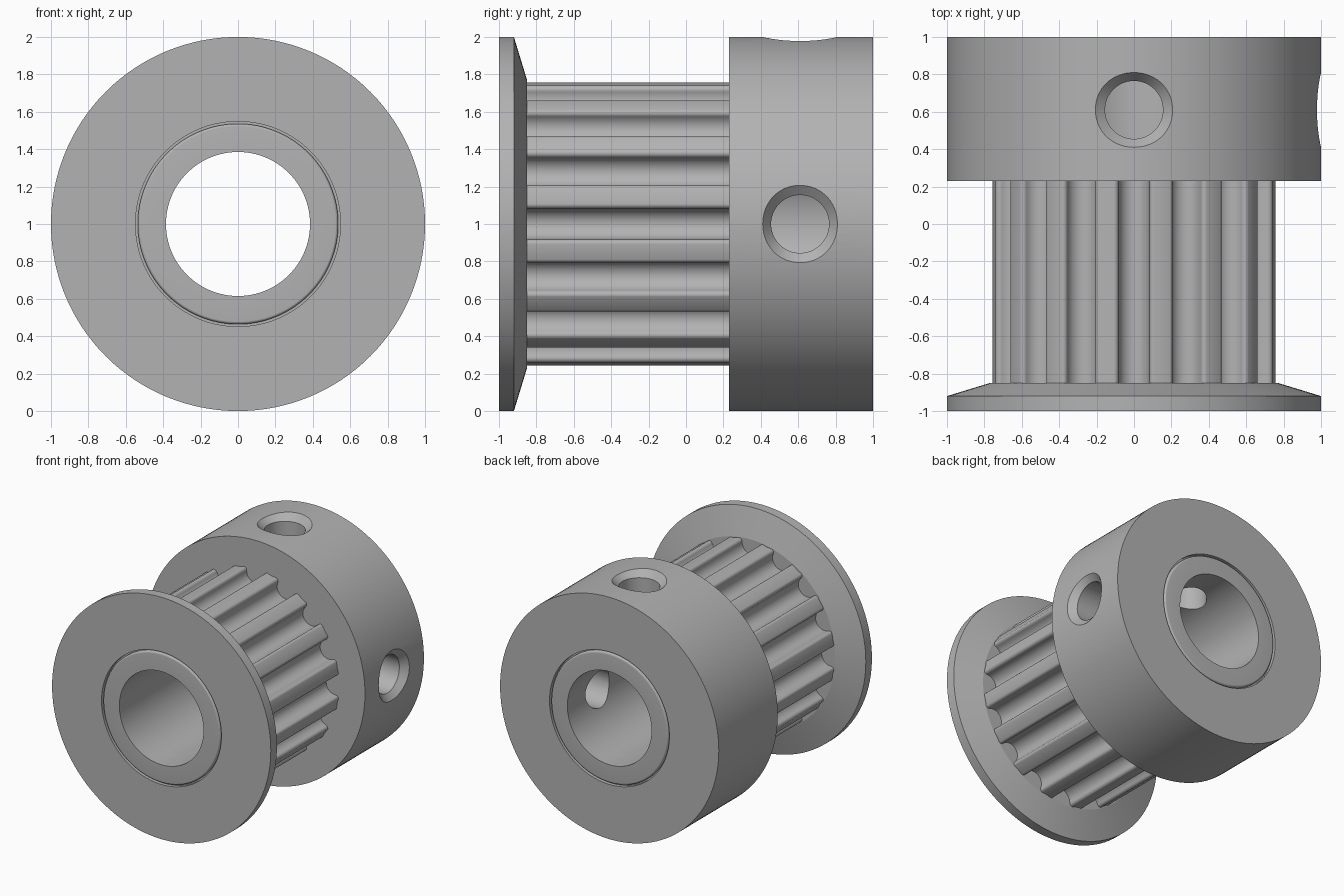
import bpy, bmesh
from math import sin, cos, pi, radians, atan2, hypot

default = bpy.data.objects.get("Cube")
if default:
    bpy.data.objects.remove(default, do_unlink=True)

SEG = 128
BORE = 0.385
AXIS_Z = 1.0

metal = bpy.data.materials.new("plain grey metal")
GREY = (0.45, 0.45, 0.45, 1)
metal.diffuse_color = GREY
metal.use_nodes = True
metal.node_tree.nodes["Principled BSDF"].inputs["Base Color"].default_value = GREY


def skin(name, rings, wrap=False, caps=False):
    """Join successive closed rings of points with quads."""
    bm = bmesh.new()
    loops = [[bm.verts.new(p) for p in ring] for ring in rings]
    pairs = list(zip(loops, loops[1:]))
    if wrap:
        pairs.append((loops[-1], loops[0]))
    for a, b in pairs:
        n = len(a)
        for i in range(n):
            j = (i + 1) % n
            bm.faces.new((a[i], a[j], b[j], b[i]))
    if caps:
        bm.faces.new(loops[0])
        bm.faces.new(loops[-1])
    bmesh.ops.recalc_face_normals(bm, faces=bm.faces)
    mesh = bpy.data.meshes.new(name)
    bm.to_mesh(mesh)
    bm.free()
    mesh.materials.append(metal)
    obj = bpy.data.objects.new(name, mesh)
    bpy.context.collection.objects.link(obj)
    return obj


def circle(r, y):
    turns = [2 * pi * i / SEG for i in range(SEG)]
    return [(r * sin(t), y, AXIS_Z + r * cos(t)) for t in turns]


def lathe(name, profile):
    return skin(name, [circle(r, y) for r, y in profile], wrap=True)


def smooth(obj, angle=28):
    bpy.ops.object.select_all(action="DESELECT")
    obj.select_set(True)
    bpy.context.view_layer.objects.active = obj
    bpy.ops.object.shade_smooth_by_angle(angle=radians(angle))


def end_face(y, inward):
    """Bore edge outward to a thin ring groove with a rounded inner lip."""
    lip = [(0.52 + 0.016 * sin(a), y + inward * 0.016 * (1 - cos(a)))
           for a in (radians(d) for d in range(0, 91, 15))]
    return [(BORE, y)] + lip + [(0.536, y + inward * 0.03),
                                (0.548, y + inward * 0.03), (0.548, y)]


# Front flange with a sloping back
flange = lathe("front_flange", end_face(-1, 1) + [
    (1, -1), (1, -0.92), (0.77, -0.85), (BORE, -0.85)])
smooth(flange, 12)

# Toothed barrel: one rounded groove repeated around the axis
TEETH = 16
right_half = [(0.082 * sin(a), 0.727 - 0.082 * cos(a))
              for a in (radians(d) for d in range(0, 91, 15))]
right_half += [(0.107 - 0.025 * cos(a), 0.732 + 0.025 * sin(a))
               for a in (radians(d) for d in range(0, 91, 18))]
groove = [(-u, r) for u, r in reversed(right_half[1:])] + right_half
outline = []
for k in range(TEETH):
    mid = 2 * pi * k / TEETH
    polar = [(mid + atan2(u, r), hypot(u, r)) for u, r in groove]
    polar.append((mid + pi / TEETH, 0.76))
    outline += [(r * sin(t), r * cos(t)) for t, r in polar]
barrel = skin("toothed_barrel",
              [[(x, y, AXIS_Z + z) for x, z in outline] for y in (-0.85, 0.23)])
smooth(barrel, 40)
smooth(skin("barrel_bore", [circle(BORE, 0.23), circle(BORE, -0.85)]))
bore = bpy.data.objects["barrel_bore"]
bore.data.flip_normals()

# Rear hub with two countersunk screw holes, at the top and on the left side
hub = lathe("rear_hub", end_face(1, -1) + [(1, 1), (1, 0.23), (BORE, 0.23)])
HOLE_Y = 0.61
hole = [(0.3, 0.155, 0.155), (0.94, 0.155, 0.155), (1.04, 0.29, 0.23)]
for side in ("top", "left"):
    rings = []
    for h, across, along in hole:
        ring = []
        for i in range(64):
            t = 2 * pi * i / 64
            a, y = across * cos(t), HOLE_Y + along * sin(t)
            ring.append((a, y, AXIS_Z + h) if side == "top" else (h, y, AXIS_Z + a))
        rings.append(ring)
    cutter = skin(side + "_hole_cutter", rings, caps=True)
    cutter.hide_render = True
    cut = hub.modifiers.new(side + "_hole", "BOOLEAN")
    cut.operation = "DIFFERENCE"
    cut.solver = "EXACT"
    cut.object = cutter
    bpy.context.view_layer.objects.active = hub
    bpy.ops.object.modifier_apply(modifier=cut.name)
    bpy.data.objects.remove(cutter, do_unlink=True)
smooth(hub, 20)
